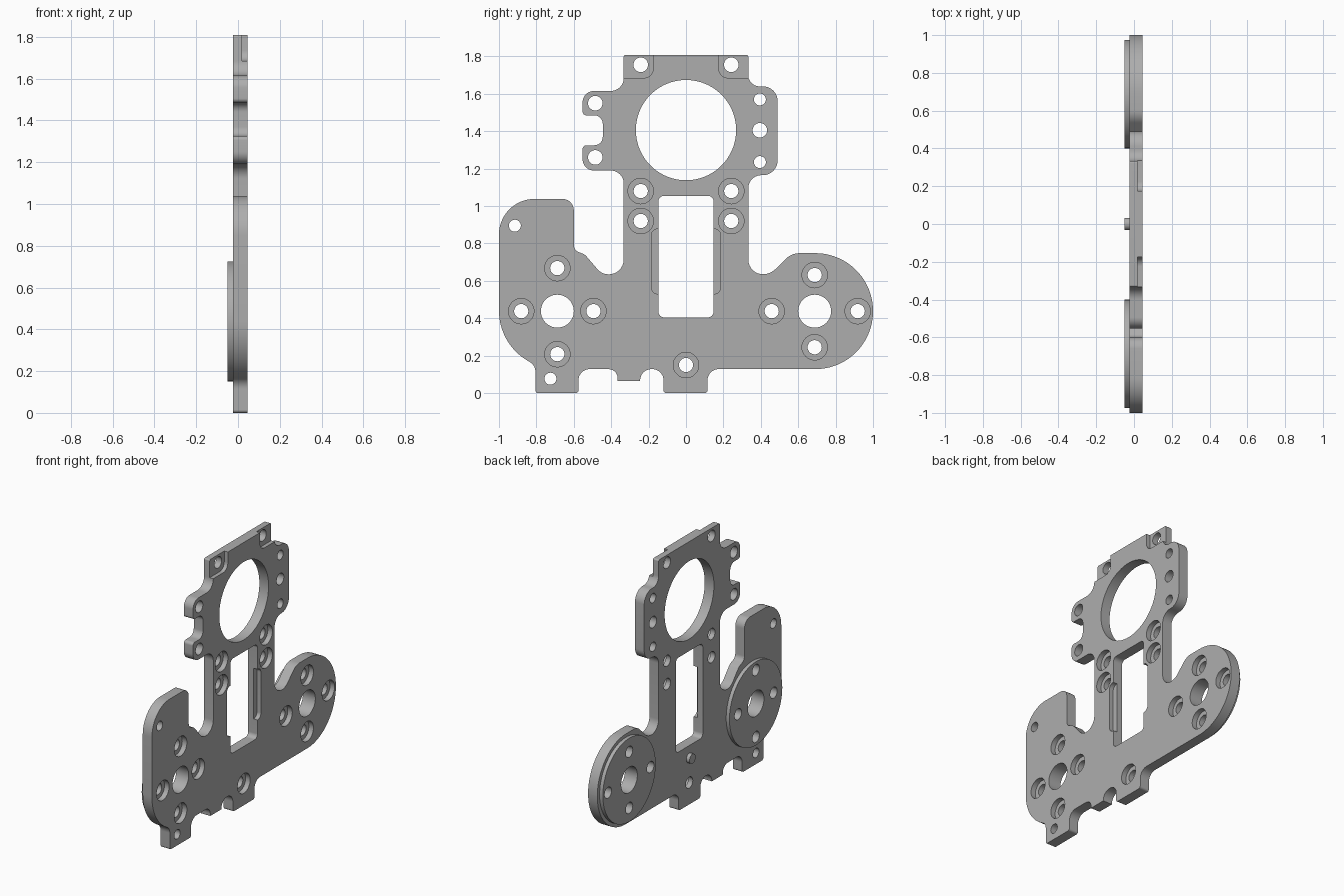
import bpy
import bmesh
import math
from mathutils import Vector

old = bpy.data.objects.get("Cube")
if old:
    bpy.data.objects.remove(old, do_unlink=True)

BACK, FRONT = -0.025, 0.045      # plate thickness along x
DISC_BACK = -0.05
HUB = 0.688                      # hub distance from the middle
HUB_Z = 0.438

metal = bpy.data.materials.new("grey metal")
metal.use_nodes = True
grey = (0.42, 0.42, 0.42, 1)
metal.diffuse_color = grey
metal.node_tree.nodes["Principled BSDF"].inputs["Base Color"].default_value = grey


def rounded(corners):
    """Turn (y, z, radius) corners into an outline with filleted corners."""
    out = []
    count = len(corners)
    for i, (y, z, r) in enumerate(corners):
        here = Vector((y, z))
        a = (Vector(corners[i - 1][:2]) - here).normalized()
        b = (Vector(corners[(i + 1) % count][:2]) - here).normalized()
        if r == 0:
            out.append(here)
            continue
        half = a.angle(b) / 2
        centre = here + (a + b).normalized() * (r / math.sin(half))
        start = here + a * (r / math.tan(half)) - centre
        end = here + b * (r / math.tan(half)) - centre
        sweep = math.pi - 2 * half
        steps = max(3, round(sweep * (6 + 30 * r)))
        for k in range(steps + 1):
            t = k / steps
            arc = start * math.sin((1 - t) * sweep) + end * math.sin(t * sweep)
            out.append(centre + arc / math.sin(sweep))
    return out


def circle(y, z, r, sides=48):
    turn = math.tau / sides
    return [Vector((y + r * math.cos(i * turn), z + r * math.sin(i * turn)))
            for i in range(sides)]


def add_prism(bm, outline, x0, x1):
    face = bm.faces.new([bm.verts.new((x0, p.x, p.y)) for p in outline])
    sides = bmesh.ops.extrude_face_region(bm, geom=[face])["geom"]
    moved = [v for v in sides if isinstance(v, bmesh.types.BMVert)]
    bmesh.ops.translate(bm, verts=moved, vec=(x1 - x0, 0, 0))


def add_stepped_hole(bm, y, z, small, large, depth):
    """Closed cutter: narrow bore at the back, wide bore at the front."""
    rings = []
    step = FRONT - depth
    for x, r in ((-0.2, small), (step, small), (step, large), (0.2, large)):
        rings.append([bm.verts.new((x, p.x, p.y)) for p in circle(y, z, r, 32)])
    for lower, upper in zip(rings, rings[1:]):
        for i in range(32):
            bm.faces.new((lower[i - 1], lower[i], upper[i], upper[i - 1]))
    bm.faces.new(rings[0])
    bm.faces.new(rings[-1])


def finish(name, bm):
    bmesh.ops.recalc_face_normals(bm, faces=bm.faces)
    mesh = bpy.data.meshes.new(name)
    bm.to_mesh(mesh)
    bm.free()
    mesh.materials.append(metal)
    obj = bpy.data.objects.new(name, mesh)
    bpy.context.collection.objects.link(obj)
    return obj


def prism(name, outline, x0, x1):
    bm = bmesh.new()
    add_prism(bm, outline, x0, x1)
    return finish(name, bm)


# Main plate outline, from the lower tab round to the tall ear
base = [
    (-1, 0.261, 0.31), (-0.805, 0.149, 0.06),
    (-0.805, 0, 0.015), (-0.575, 0, 0.015), (-0.575, 0.128, 0.06),
    (-0.365, 0.128, 0.05), (-0.365, 0.065, 0), (-0.245, 0.065, 0),
    (-0.245, 0.128, 0.06), (-0.12, 0.128, 0.06), (-0.12, 0, 0.015),
    (0.115, 0, 0.015), (0.115, 0.128, 0.06),
    (1, 0.128, 0.309), (1, 0.748, 0.309),
    (0.565, 0.748, 0.1), (0.45, 0.635, 0.1), (0.333, 0.635, 0.08),
]
head = [
    (0.333, 1.165, 0.07), (0.49, 1.165, 0.08), (0.49, 1.64, 0.08),
    (0.333, 1.64, 0.06), (0.333, 1.808, 0.01), (-0.333, 1.808, 0.01),
    (-0.333, 1.615, 0.07), (-0.553, 1.615, 0.06), (-0.553, 1.485, 0.02),
    (-0.445, 1.485, 0.045), (-0.445, 1.325, 0.045), (-0.553, 1.325, 0.02),
    (-0.553, 1.19, 0.06), (-0.333, 1.19, 0.07),
]
ear = [
    (-0.333, 0.635, 0.08), (-0.45, 0.635, 0.08), (-0.54, 0.74, 0.05),
    (-0.6, 0.765, 0.04), (-0.6, 1.038, 0.06), (-1, 1.038, 0.19),
]
plate = prism("base_plate", rounded(base + head + ear), BACK, FRONT)

# Raised round pads on the back
pads = [prism(side + "_hub_pad", circle(y, HUB_Z, 0.287, 96), DISC_BACK, BACK)
        for side, y in (("rear", HUB), ("front", -HUB))]

# Small locating pin on the back
pin = prism("locating_pin", circle(0, 0.32, 0.033, 32), DISC_BACK, BACK)

# Cutter for openings, bores and counterbored screw holes
bm = bmesh.new()
add_prism(bm, circle(0, 1.406, 0.268, 96), -0.2, 0.2)
window = [(-0.147, 0.405, 0.03), (0.147, 0.405, 0.03),
          (0.147, 1.055, 0.03), (-0.147, 1.055, 0.03)]
add_prism(bm, rounded(window), -0.2, 0.2)
screws = [(0, 0.15)]
for s in (-1, 1):
    add_prism(bm, circle(s * HUB, HUB_Z, 0.088), -0.2, 0.2)
    screws += [(s * 0.242, 1.08), (s * 0.242, 0.92)]
    across, up = (0.193, 0.23) if s < 0 else (0.23, 0.193)
    for d in (-1, 1):
        screws += [(s * HUB + d * across, HUB_Z), (s * HUB, HUB_Z + d * up)]
for y, z in screws:
    add_stepped_hole(bm, y, z, 0.038, 0.068, 0.035)
small_holes = [(-0.485, 1.55), (-0.485, 1.26), (0.395, 1.405),
               (-0.242, 1.755), (0.242, 1.755)]
tiny_holes = [(0.395, 1.57), (0.395, 1.235), (-0.915, 0.895), (-0.725, 0.077)]
for places, r in ((small_holes, 0.039), (tiny_holes, 0.032)):
    for y, z in places:
        add_prism(bm, circle(y, z, r, 32), -0.2, 0.2)
hole_cutter = finish("hole_cutter", bm)

# Cutter for shallow pockets: window relief and the two top corners
bm = bmesh.new()
relief = [(-0.185, 0.53, 0.035), (0.185, 0.53, 0.035),
          (0.185, 0.878, 0.035), (-0.185, 0.878, 0.035)]
add_prism(bm, rounded(relief), 0.015, 0.2)
for s in (-1, 1):
    corner = [(s * 0.175, 1.685, 0.05), (s * 0.5, 1.685, 0),
              (s * 0.5, 2, 0), (s * 0.175, 2, 0)]
    add_prism(bm, rounded(corner), 0.018, 0.2)
pocket_cutter = finish("pocket_cutter", bm)


def cut(obj, cutter):
    mod = obj.modifiers.new("cut", "BOOLEAN")
    mod.operation = "DIFFERENCE"
    mod.solver = "EXACT"
    mod.object = cutter


for obj in [plate] + pads:
    cut(obj, hole_cutter)
cut(plate, pocket_cutter)

# Bake the cuts, drop the cutters and smooth the curved walls
depsgraph = bpy.context.evaluated_depsgraph_get()
for obj in [plate] + pads:
    baked = bpy.data.meshes.new_from_object(obj.evaluated_get(depsgraph))
    obj.modifiers.clear()
    obj.data = baked
for cutter in (hole_cutter, pocket_cutter):
    bpy.data.objects.remove(cutter, do_unlink=True)
bpy.ops.object.select_all(action="DESELECT")
for obj in [plate, pin] + pads:
    obj.select_set(True)
bpy.context.view_layer.objects.active = plate
bpy.ops.object.shade_smooth_by_angle(angle=math.radians(30))
